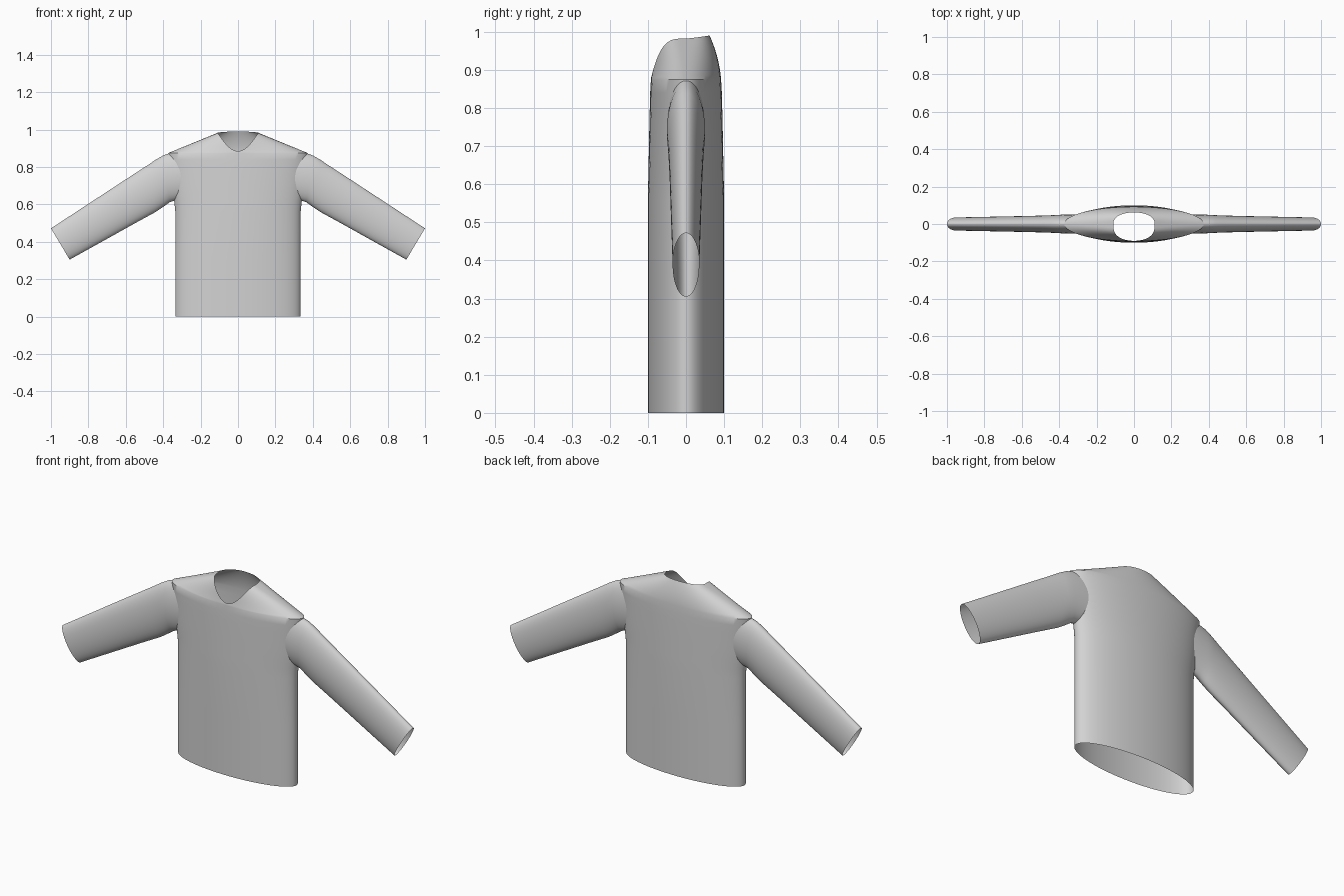
import bpy
import bmesh
from math import sin, cos, pi, radians, sqrt
from mathutils import Vector

if "Cube" in bpy.data.objects:
    bpy.data.objects.remove(bpy.data.objects["Cube"], do_unlink=True)

SIDES = 64

# One plain cloth colour
cloth = bpy.data.materials.new("light grey cloth")
cloth.use_nodes = True
cloth.diffuse_color = (0.65, 0.65, 0.65, 1)
cloth.node_tree.nodes["Principled BSDF"].inputs["Base Color"].default_value = cloth.diffuse_color


def loft(name, rings, drop=None):
    """Skin a list of closed rings into an open tube, leaving out faces that match drop."""
    bm = bmesh.new()
    loops = [[bm.verts.new(p) for p in ring] for ring in rings]
    for low, high in zip(loops, loops[1:]):
        for i in range(SIDES):
            j = (i + 1) % SIDES
            bm.faces.new((low[i], low[j], high[j], high[i]))
    if drop:
        unwanted = [f for f in bm.faces if drop(f.calc_center_median())]
        bmesh.ops.delete(bm, geom=unwanted, context="FACES")
    bmesh.ops.recalc_face_normals(bm, faces=bm.faces[:])
    mesh = bpy.data.meshes.new(name)
    bm.to_mesh(mesh)
    bm.free()
    mesh.materials.append(cloth)
    obj = bpy.data.objects.new(name, mesh)
    bpy.context.collection.objects.link(obj)
    bpy.ops.object.select_all(action="DESELECT")
    obj.select_set(True)
    bpy.context.view_layer.objects.active = obj
    bpy.ops.object.shade_smooth_by_angle(angle=radians(40))
    return obj


angles = [2 * pi * i / SIDES for i in range(SIDES)]


def neck_point(a):
    """Neckline: a deep scoop in front, a shallow raised edge behind."""
    s = abs(sin(a))
    x = 0.11 * cos(a)
    if sin(a) < 0:
        return Vector((x, -0.09 * s ** 0.65, 0.982 - 0.097 * s ** 2.4))
    return Vector((x, 0.062 * s ** 0.8, 0.982 + 0.008 * s))


# Body: straight trunk that widens gently towards the shoulders (z, half width, half depth)
trunk = [(0, 0.335, 0.1), (0.3, 0.335, 0.1), (0.56, 0.335, 0.1), (0.61, 0.34, 0.099),
         (0.66, 0.348, 0.098), (0.71, 0.354, 0.097), (0.76, 0.359, 0.096),
         (0.8, 0.364, 0.095), (0.84, 0.369, 0.094), (0.875, 0.373, 0.092)]
rings = [[Vector((w * cos(a), d * sin(a), z)) for a in angles] for z, w, d in trunk]

# Yoke: rounded surface from the shoulder line up to the neckline
base = rings[-1]
STEPS = 10
for k in range(1, STEPS + 1):
    t = k / STEPS
    ring = []
    for a, p in zip(angles, base):
        q = neck_point(a)
        bend = (p + q) / 2
        bend.y = p.y + (q.y - p.y) * 0.15
        ring.append(p * (1 - t) ** 2 + bend * 2 * t * (1 - t) + q * t * t)
    rings.append(ring)


def in_armhole(c):
    return abs(c.x) > 0.3 and ((c.z - 0.745) / 0.105) ** 2 + (c.y / 0.04) ** 2 < 1


loft("sweater_body", rings, in_armhole)

# Sleeve stations: top x, top z, bottom x, bottom z, half depth
stations = [(0.355, 0.88, 0.335, 0.625, 0.05), (0.4, 0.862, 0.365, 0.612, 0.05),
            (0.44, 0.839, 0.4, 0.587, 0.048), (0.48, 0.812, 0.44, 0.56, 0.046),
            (0.6, 0.734, 0.53, 0.511, 0.043), (0.8, 0.603, 0.715, 0.408, 0.039),
            (1.0, 0.472, 0.9, 0.305, 0.035)]

for side, name in ((1, "left_sleeve"), (-1, "right_sleeve")):
    rings = []
    for n, (tx, tz, bx, bz, depth) in enumerate(stations):
        ring = []
        for a in angles:
            f = (1 + cos(a)) / 2
            y = depth * sin(a)
            x = bx + (tx - bx) * f
            if n == 0:  # the root follows the curved side of the body
                x *= sqrt(1 - (y / 0.098) ** 2)
                x -= 0.008
            ring.append(Vector((side * x, y, bz + (tz - bz) * f)))
        rings.append(ring)
    loft(name, rings)
